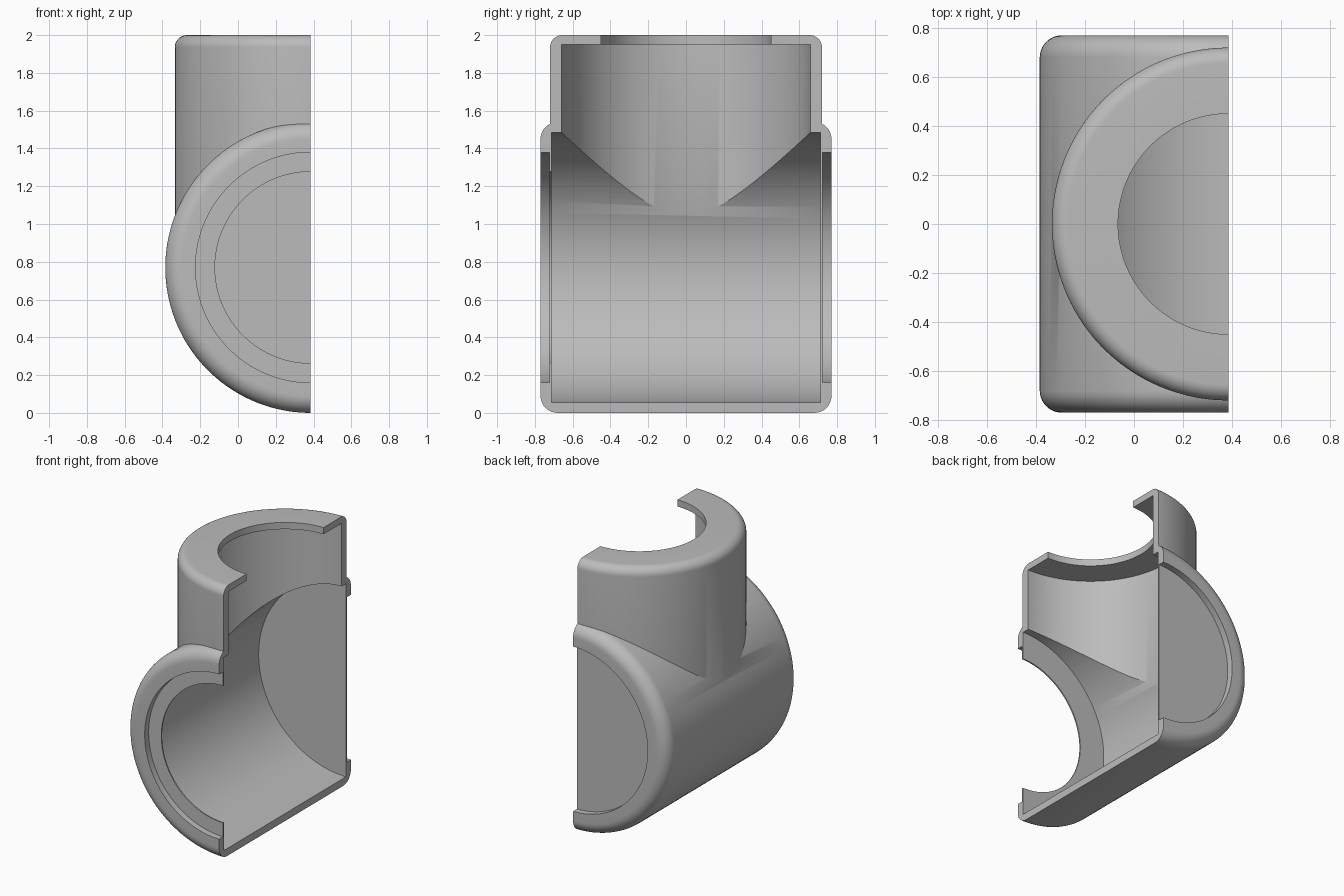
import bpy, bmesh, math
from mathutils import Matrix

cube = bpy.data.objects.get("Cube")
if cube:
    bpy.data.objects.remove(cube, do_unlink=True)

SEGMENTS = 128
PIPE_R, PIPE_Z = 0.77, 0.77      # horizontal body
NECK_R, TOP = 0.72, 2.0          # vertical branch

grey = bpy.data.materials.new("light grey")
grey.use_nodes = True
colour = (0.5, 0.5, 0.5, 1)
grey.diffuse_color = colour
grey.node_tree.nodes["Principled BSDF"].inputs["Base Color"].default_value = colour


def add_object(name, bm):
    bmesh.ops.recalc_face_normals(bm, faces=bm.faces)
    mesh = bpy.data.meshes.new(name)
    bm.to_mesh(mesh)
    bm.free()
    mesh.materials.append(grey)
    ob = bpy.data.objects.new(name, mesh)
    bpy.context.collection.objects.link(ob)
    return ob


def lathe(name, profile, along_y=False):
    """Revolve (radius, height) points, capping both ends, around z or y."""
    bm = bmesh.new()
    rings = []
    for r, h in profile:
        angles = [(i + 0.5) * math.tau / SEGMENTS for i in range(SEGMENTS)]
        rings.append([bm.verts.new((r * math.cos(a), r * math.sin(a), h)) for a in angles])
    for low, high in zip(rings, rings[1:]):
        for i in range(SEGMENTS):
            j = (i + 1) % SEGMENTS
            bm.faces.new((low[i], low[j], high[j], high[i]))
    bm.faces.new(rings[0])
    bm.faces.new(rings[-1])
    if along_y:
        turn = Matrix.Translation((0, 0, PIPE_Z)) @ Matrix.Rotation(-math.pi / 2, 4, "X")
        bm.transform(turn)
    return add_object(name, bm)


def fillet(radius, height, size, steps=10):
    """Rounded outer corner running from the side up to the end face."""
    angles = [k * math.pi / 2 / steps for k in range(steps + 1)]
    return [(radius - size + size * math.cos(a), height - size + size * math.sin(a)) for a in angles]


def combine(target, tool, operation):
    mod = target.modifiers.new(tool.name, "BOOLEAN")
    mod.object, mod.operation, mod.solver = tool, operation, "EXACT"
    bpy.context.view_layer.objects.active = target
    bpy.ops.object.modifier_apply(modifier=mod.name)
    bpy.data.objects.remove(tool, do_unlink=True)


# Outer body: rounded drum with a shallow recess in each end
end = fillet(PIPE_R, PIPE_R, 0.09) + [(0.61, PIPE_R), (0.61, 0.723)]
body = lathe("tee_pipe_half", [(r, -h) for r, h in reversed(end)] + end, True)

# Vertical branch with rounded top edge
neck = lathe("neck", [(NECK_R, PIPE_Z)] + fillet(NECK_R, TOP, 0.065))
combine(body, neck, "UNION")

# Hollow interior, front opening and top opening
cutters = [
    lathe("pipe_bore", [(0.715, -0.713), (0.715, 0.713)], True),
    lathe("neck_bore", [(0.66, PIPE_Z), (0.66, 1.95)]),
    lathe("front_opening", [(0.507, -0.9), (0.507, -0.5)], True),
    lathe("top_opening", [(0.45, 1.6), (0.45, 2.2)]),
]

# Block that removes the half beyond the section plane
block = bmesh.new()
bmesh.ops.create_cube(block, size=4, matrix=Matrix.Translation((2, 0, 1)))
cutters.append(add_object("section_block", block))

for cutter in cutters:
    combine(body, cutter, "DIFFERENCE")

# Centre the half body and shade it
body.data.transform(Matrix.Translation((PIPE_R / 2, 0, 0)))
body.select_set(True)
bpy.context.view_layer.objects.active = body
bpy.ops.object.shade_smooth_by_angle(angle=math.radians(30))
